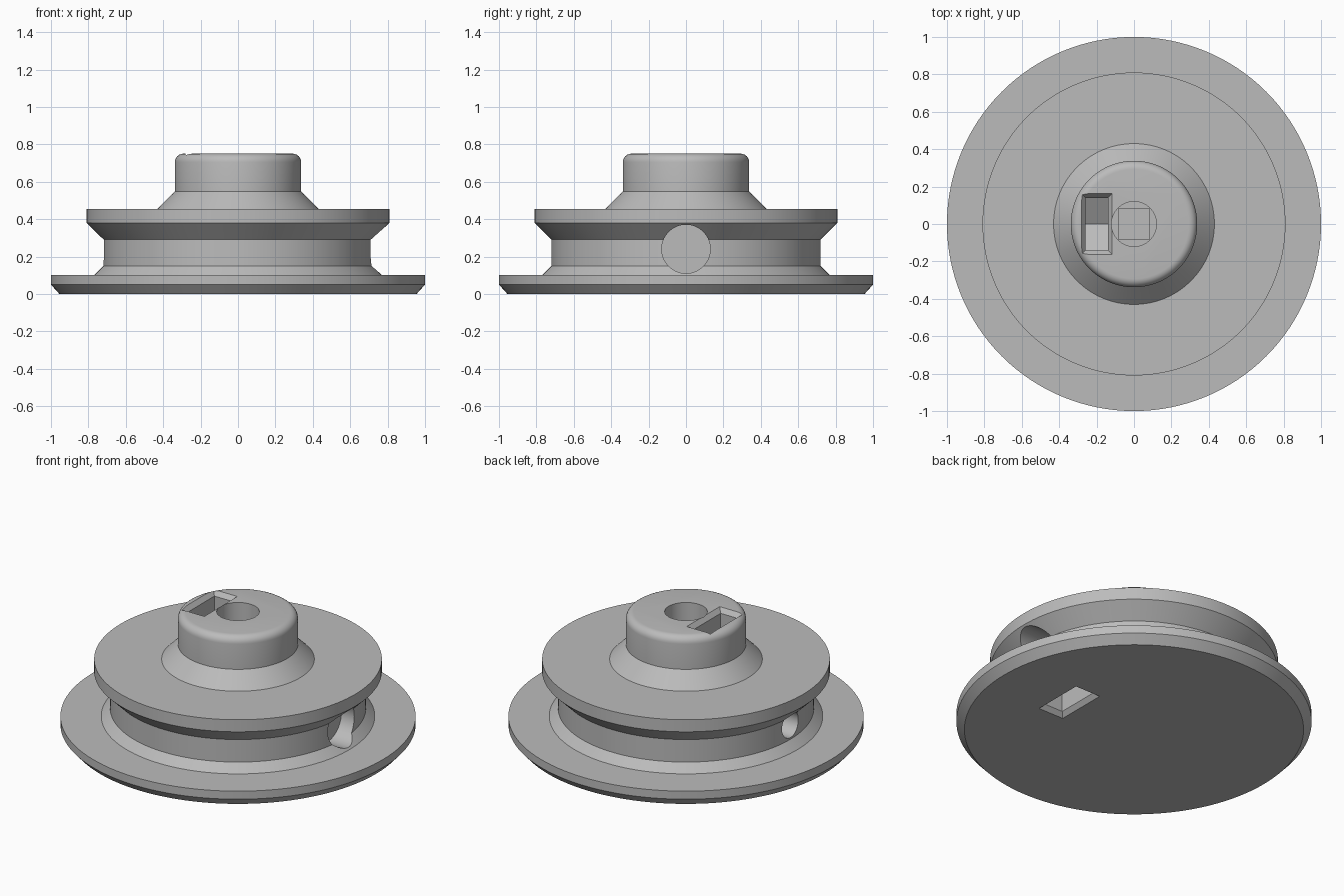
import bpy, bmesh, math

if "Cube" in bpy.data.objects:
    bpy.data.objects.remove(bpy.data.objects["Cube"])

SEG = 128

gray = bpy.data.materials.new("plain_gray")
gray.diffuse_color = (0.5, 0.5, 0.5, 1)
gray.use_nodes = True
gray.node_tree.nodes["Principled BSDF"].inputs["Base Color"].default_value = gray.diffuse_color


def finish(bm, name):
    bmesh.ops.recalc_face_normals(bm, faces=bm.faces)
    mesh = bpy.data.meshes.new(name)
    bm.to_mesh(mesh)
    bm.free()
    mesh.materials.append(gray)
    obj = bpy.data.objects.new(name, mesh)
    bpy.context.collection.objects.link(obj)
    return obj


def lathe(name, profile):
    """Closed solid of revolution about z from (radius, z) points."""
    bm = bmesh.new()
    rings = [[bm.verts.new((r * math.cos(2 * math.pi * i / SEG),
                            r * math.sin(2 * math.pi * i / SEG), z))
              for i in range(SEG)] for r, z in profile]
    for a, b in zip(rings, rings[1:]):
        for i in range(SEG):
            j = (i + 1) % SEG
            bm.faces.new((a[i], a[j], b[j], b[i]))
    bm.faces.new(rings[0])
    bm.faces.new(rings[-1])
    return finish(bm, name)


def prism_x(name, outline, x0, x1):
    """Extrude a (y, z) outline along x."""
    bm = bmesh.new()
    a, b = ([bm.verts.new((x, y, z)) for y, z in outline] for x in (x0, x1))
    n = len(outline)
    for i in range(n):
        j = (i + 1) % n
        bm.faces.new((a[i], a[j], b[j], b[i]))
    bm.faces.new(a)
    bm.faces.new(b)
    return finish(bm, name)


def circle(r, z, n=64):
    return [(r * math.cos(2 * math.pi * i / n), z + r * math.sin(2 * math.pi * i / n))
            for i in range(n)]


def flare(name, x, hx, hy, z, out):
    """Small widening at the mouth of a nut slot, opening toward +z or -z."""
    bm = bmesh.new()
    rings = []
    for grow, zz in ((-0.01, z - out * 0.04), (0.03, z + out * 0.01)):
        rings.append([bm.verts.new((x + sx * (hx + grow), sy * (hy + grow), zz))
                      for sx, sy in ((-1, -1), (1, -1), (1, 1), (-1, 1))])
    a, b = rings
    for i in range(4):
        j = (i + 1) % 4
        bm.faces.new((a[i], a[j], b[j], b[i]))
    bm.faces.new(a)
    bm.faces.new(b)
    return finish(bm, name)


# Pulley wheel: wide lower flange, rope groove, upper flange and rounded hub
profile = [(0.955, 0), (1.0, 0.05), (1.0, 0.10), (0.77, 0.10), (0.72, 0.15),
           (0.72, 0.29), (0.81, 0.38), (0.81, 0.455), (0.43, 0.455), (0.338, 0.548)]
for k in range(7):
    t = math.radians(15 * k)
    profile.append((0.293 + 0.045 * math.cos(t), 0.705 + 0.045 * math.sin(t)))
wheel = lathe("pulley_wheel", profile)

AXIS_Z, HEX, HALF = 0.24, 0.162, 0.14
cutters = [
    # Round shaft bore with a square socket beneath
    lathe("bore", [(0.12, 0.40), (0.12, 0.9)]),
    prism_x("socket", [(-0.083, 0.08), (0.083, 0.08), (0.083, 0.45), (-0.083, 0.45)],
            -0.083, 0.083),
    # Hub nut slot, open at the top with a pointed floor
    prism_x("hub_nut_slot", [(0, AXIS_Z - HEX), (HALF, AXIS_Z - HEX / 2), (HALF, 0.9),
                             (-HALF, 0.9), (-HALF, AXIS_Z - HEX / 2)], -0.26, -0.14),
    flare("hub_slot_mouth", -0.20, 0.06, HALF, 0.75, 1),
    # Rim nut slot, open underneath with a pointed roof
    prism_x("rim_nut_slot", [(0, AXIS_Z + HEX), (-HALF, AXIS_Z + HEX / 2), (-HALF, -0.1),
                             (HALF, -0.1), (HALF, AXIS_Z + HEX / 2)], 0.41, 0.54),
    flare("rim_slot_mouth", 0.475, 0.065, HALF, 0, -1),
    # Screw holes from both sides, the right one with a wide recess
    prism_x("left_screw_hole", circle(0.08, AXIS_Z), -0.9, -0.05),
    prism_x("right_screw_hole", circle(0.08, AXIS_Z), 0.33, 0.9),
    prism_x("right_recess", circle(0.13, AXIS_Z), 0.62, 0.9),
]

bpy.context.view_layer.objects.active = wheel
wheel.select_set(True)
for c in cutters:
    c.hide_render = True
    mod = wheel.modifiers.new(c.name, 'BOOLEAN')
    mod.operation = 'DIFFERENCE'
    mod.solver = 'EXACT'
    mod.object = c
    bpy.ops.object.modifier_apply(modifier=mod.name)
for c in cutters:
    bpy.data.objects.remove(c)

bpy.ops.object.shade_smooth_by_angle(angle=math.radians(30))
